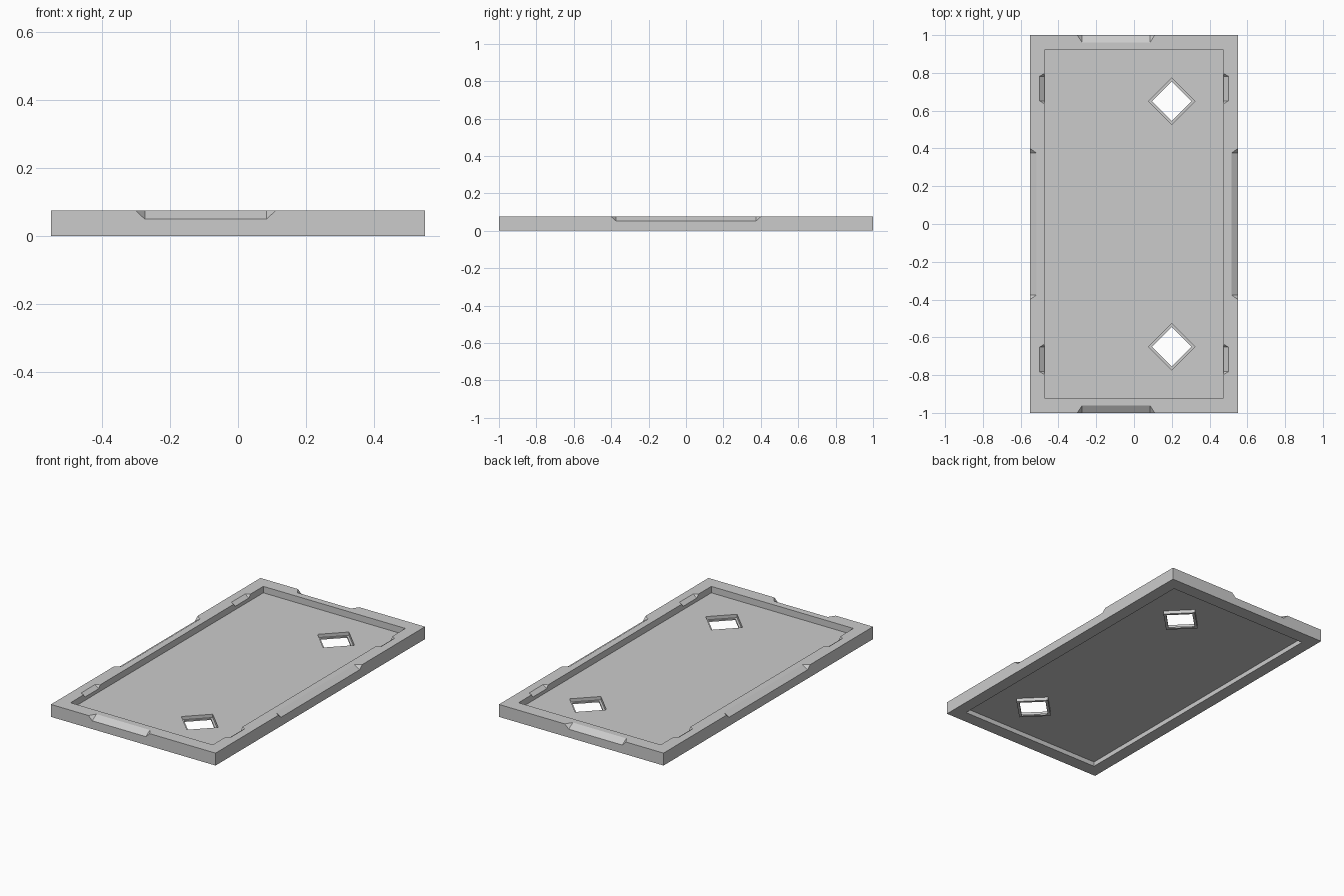
import bpy, bmesh
from mathutils import Vector

if "Cube" in bpy.data.objects:
    bpy.data.objects.remove(bpy.data.objects["Cube"])

H = 0.075            # overall height
DECK_TOP = 0.036     # recessed deck between the two hollows
DECK_LOW = 0.028


def hull(name, pts):
    bm = bmesh.new()
    for p in pts:
        bm.verts.new(p)
    bmesh.ops.convex_hull(bm, input=bm.verts)
    bmesh.ops.dissolve_limit(bm, angle_limit=0.01, verts=bm.verts, edges=bm.edges)
    bmesh.ops.recalc_face_normals(bm, faces=bm.faces)
    me = bpy.data.meshes.new(name)
    bm.to_mesh(me)
    bm.free()
    ob = bpy.data.objects.new(name, me)
    bpy.context.collection.objects.link(ob)
    return ob


def box(name, hx, hy, z0, z1):
    return hull(name, [(x, y, z) for x in (-hx, hx) for y in (-hy, hy) for z in (z0, z1)])


def diamond(name, cy, r, z0, z1):
    ring = ((r, 0), (0, r), (-r, 0), (0, -r))
    return hull(name, [(0.2 + x, cy + y, z) for x, y in ring for z in (z0, z1)])


def chamfer(edge, inward, u0, u1, depth, drop, taper):
    """Sloped notch with tapered ends along a top edge."""
    inward = Vector(inward)
    along = Vector((abs(inward.y), abs(inward.x), 0))
    up = Vector((0, 0, 1))
    corner = inward * -edge + up * H
    slope = inward * depth + up * drop
    low = corner - up * drop
    foot = low + slope * ((corner - low).dot(slope) / slope.length_squared)
    out = (corner - foot) * 2
    pts = []
    for p in (low - slope * 0.5, low + slope * 1.5):
        pts += [p + along * (u0 + taper), p + along * (u1 - taper),
                p + out + along * (u0 - taper), p + out + along * (u1 + taper)]
    return hull("notch_cutter", pts)


def boolean(ob, tool, op):
    m = ob.modifiers.new(op.lower(), 'BOOLEAN')
    m.operation, m.solver, m.object = op, 'EXACT', tool
    bpy.context.view_layer.objects.active = ob
    bpy.ops.object.modifier_apply(modifier=m.name)
    bpy.data.objects.remove(tool)


# rectangular slab, hollowed above and below the deck
tray = box("tray_frame", 0.55, 1.0, 0, H)
boolean(tray, box("upper_hollow", 0.475, 0.92, DECK_TOP, 0.2), 'DIFFERENCE')
boolean(tray, box("lower_hollow", 0.475, 0.92, -0.2, DECK_LOW), 'DIFFERENCE')

# diamond sockets: sunken rim around an open hole
for cy in (-0.65, 0.65):
    boolean(tray, diamond("socket", cy, 0.127, 0.008, 0.032), 'UNION')
    boolean(tray, diamond("socket_pocket", cy, 0.123, 0.016, 0.2), 'DIFFERENCE')
    boolean(tray, diamond("socket_hole", cy, 0.105, -0.2, 0.2), 'DIFFERENCE')

# finger notches on the outer edges and grip notches on the inner long edges
for s in (-1, 1):
    boolean(tray, chamfer(1.0, (0, s, 0), -0.30, 0.11, 0.04, 0.025, 0.026), 'DIFFERENCE')
    boolean(tray, chamfer(0.55, (s, 0, 0), -0.40, 0.40, 0.035, 0.022, 0.025), 'DIFFERENCE')
    for c in (-0.717, 0.717):
        boolean(tray, chamfer(-0.475, (s, 0, 0), c - 0.08, c + 0.08, 0.025, 0.018, 0.015), 'DIFFERENCE')
